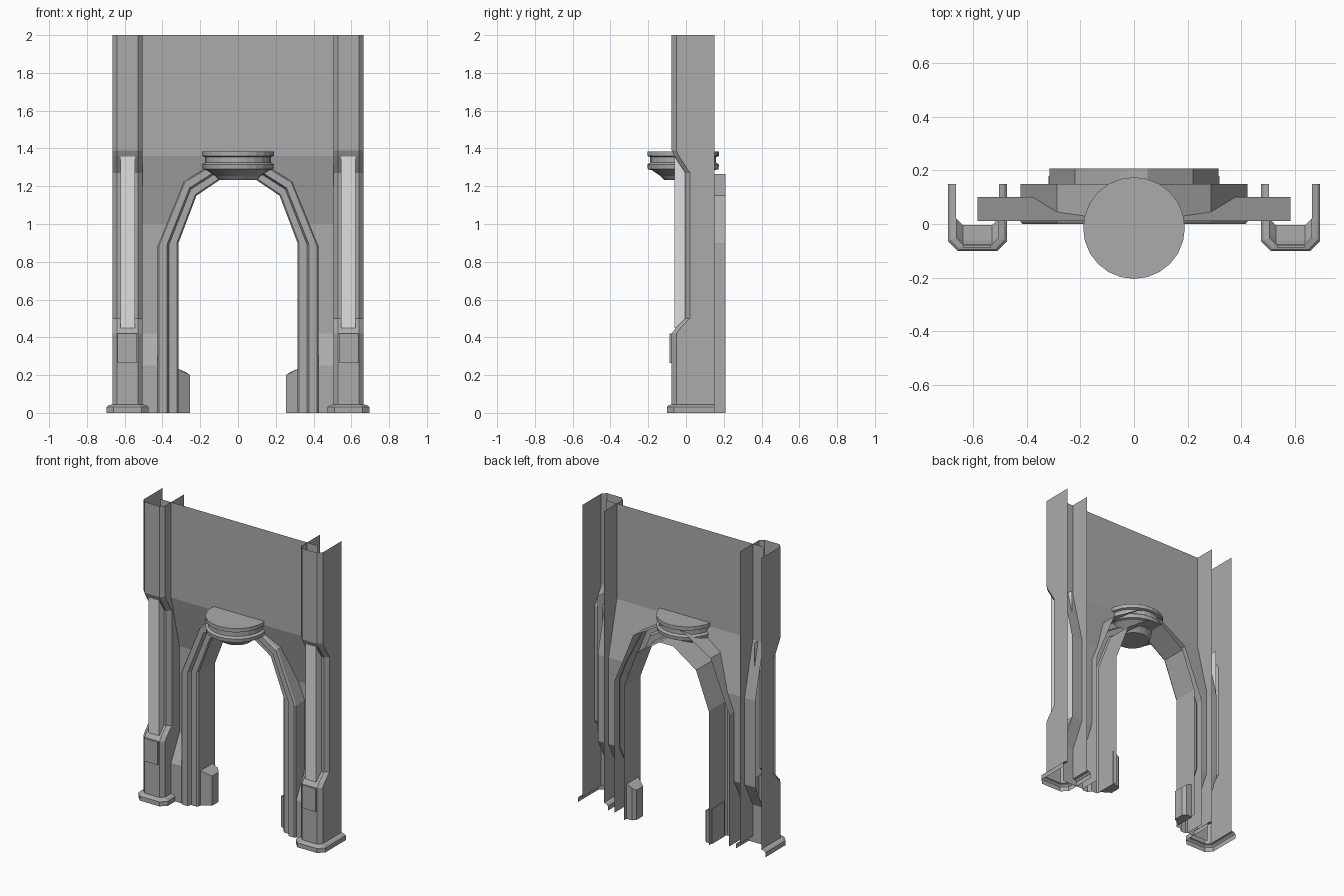
import bpy
import bmesh
import math

cube = bpy.data.objects.get("Cube")
if cube:
    bpy.data.objects.remove(cube, do_unlink=True)


def material(name, value):
    m = bpy.data.materials.new(name)
    m.use_nodes = True
    colour = (value, value, value, 1)
    m.diffuse_color = colour
    m.node_tree.nodes["Principled BSDF"].inputs["Base Color"].default_value = colour
    return m


GREY = material("stone grey", 0.41)
PALE = material("pale panel", 0.74)


def make(name, bm, mat, mirror=True):
    mesh = bpy.data.meshes.new(name)
    bm.to_mesh(mesh)
    bm.free()
    mesh.materials.append(mat)
    obj = bpy.data.objects.new(name, mesh)
    bpy.context.collection.objects.link(obj)
    if mirror:
        obj.modifiers.new("mirror", 'MIRROR').use_axis[0] = True
    return obj


def sheet(name, rows, mat=GREY):
    """Open surface through equal-length rows of points, mirrored in x."""
    bm = bmesh.new()
    grid = [[bm.verts.new(p) for p in row] for row in rows]
    for low, high in zip(grid, grid[1:]):
        for i in range(len(low) - 1):
            bm.faces.new((low[i], low[i + 1], high[i + 1], high[i]))
    return make(name, bm, mat)


def prism(name, plan, z0, tops, mat=GREY):
    """Upright solid over a counter-clockwise plan with a height per corner."""
    bm = bmesh.new()
    low = [bm.verts.new((x, y, z0)) for x, y in plan]
    high = [bm.verts.new((x, y, z)) for (x, y), z in zip(plan, tops)]
    n = len(plan)
    for i in range(n):
        j = (i + 1) % n
        bm.faces.new((low[i], low[j], high[j], high[i]))
    bm.faces.new(high)
    bm.faces.new(low[::-1])
    return make(name, bm, mat)


def channel(grow, push, z):
    """U section of a pillar, open at the back; push recesses the front."""
    a, b = 0.505 - grow, 0.665 + grow
    front = -0.076 - grow * 0.85 + push
    c = 0.025 + grow * 0.4
    plan = [(a, 0.15), (a, front + c), (a + c, front),
            (b - c, front), (b, front + c), (b, 0.15)]
    return [(x, y, z) for x, y in plan]


# Pillars with a long recess in the front
levels = [(0.04, 0), (0.42, 0), (0.45, 0.022), (0.5, 0.072),
          (1.27, 0.072), (1.36, 0.014), (1.39, 0), (2.0, 0)]
sheet("pillar", [channel(0, push, z) for z, push in levels])

# Pillar feet
sheet("pillar_base", [channel(g, 0, z) for g, z in
                      ((0.03, 0), (0.03, 0.03), (0.02, 0.04), (0, 0.045))])

# Pale panel standing in each recess
panel_plan = [(0.545, 0.05), (0.545, -0.06), (0.622, -0.06), (0.622, 0.05)]
sheet("recess_panel", [[(x, y, z) for x, y in panel_plan] for z in (0.45, 1.36)], PALE)

# Raised plate on the lower pillar front
plate = [(0.535, -0.087), (0.637, -0.087), (0.637, -0.078), (0.535, -0.078)]
prism("pillar_plate", plate, 0.265, [0.42] * 4)

# Arch: a stepped section swept between the inner and outer outline
inner = [(0.315, 0), (0.315, 0.9), (0.22, 1.15), (0.05, 1.265), (0, 1.265)]
outer = [(0.425, 0), (0.425, 0.885), (0.287, 1.225), (0.08, 1.35), (0, 1.35)]
section = [(0, 0.208), (0, 0.035), (0.08, 0.025), (0.45, 0.025),
           (0.55, 0), (0.93, 0), (1, 0.01), (1, 0.15)]


def arch_point(i, t):
    return [a + (b - a) * t for a, b in zip(inner[i], outer[i])]


rows = []
for i in range(len(inner)):
    row = []
    for t, y in section:
        x, z = arch_point(i, t)
        row.append((x, y, z))
    rows.append(row)
sheet("arch", rows)


# Back wall, folded backwards beside the arch
def wall_edge(z):
    pts = [arch_point(i, 0.95) for i in range(4)]
    for (xa, za), (xb, zb) in zip(pts, pts[1:]):
        if z <= zb:
            return xa + (xb - xa) * (z - za) / (zb - za)
    return 0


wall_levels = [(0, 0.012), (0.25, 0.012), (0.42, 0.1), (0.885, 0.1), (1.0, 0.1),
               (1.22, 0.046), (1.34, 0.017), (1.36, 0.012), (2.0, 0.012)]
sheet("back_wall", [[(wall_edge(z), y, z), (0.585, y, z)] for z, y in wall_levels])

# Guard blocks at the foot of the arch
block = [(0.32, 0.18), (0.275, 0.18), (0.255, 0.16), (0.255, 0.09), (0.32, 0.05)]
prism("guard_block", block, 0, [0.235, 0.215, 0.2, 0.2, 0.235])

# Round keystone, turned from a profile
profile = [(0.1, 1.232), (0.122, 1.255), (0.165, 1.285), (0.187, 1.29),
           (0.19, 1.315), (0.175, 1.325), (0.175, 1.355), (0.19, 1.36), (0.19, 1.385)]
SIDES = 24
bm = bmesh.new()
rings = []
for r, z in profile:
    angles = [2 * math.pi * k / SIDES for k in range(SIDES)]
    rings.append([bm.verts.new((r * math.cos(a), r * math.sin(a) - 0.015, z)) for a in angles])
for low, high in zip(rings, rings[1:]):
    for k in range(SIDES):
        n = (k + 1) % SIDES
        bm.faces.new((low[k], low[n], high[n], high[k]))
bm.faces.new(rings[0][::-1])
bm.faces.new(rings[-1])
make("keystone", bm, GREY, mirror=False)
